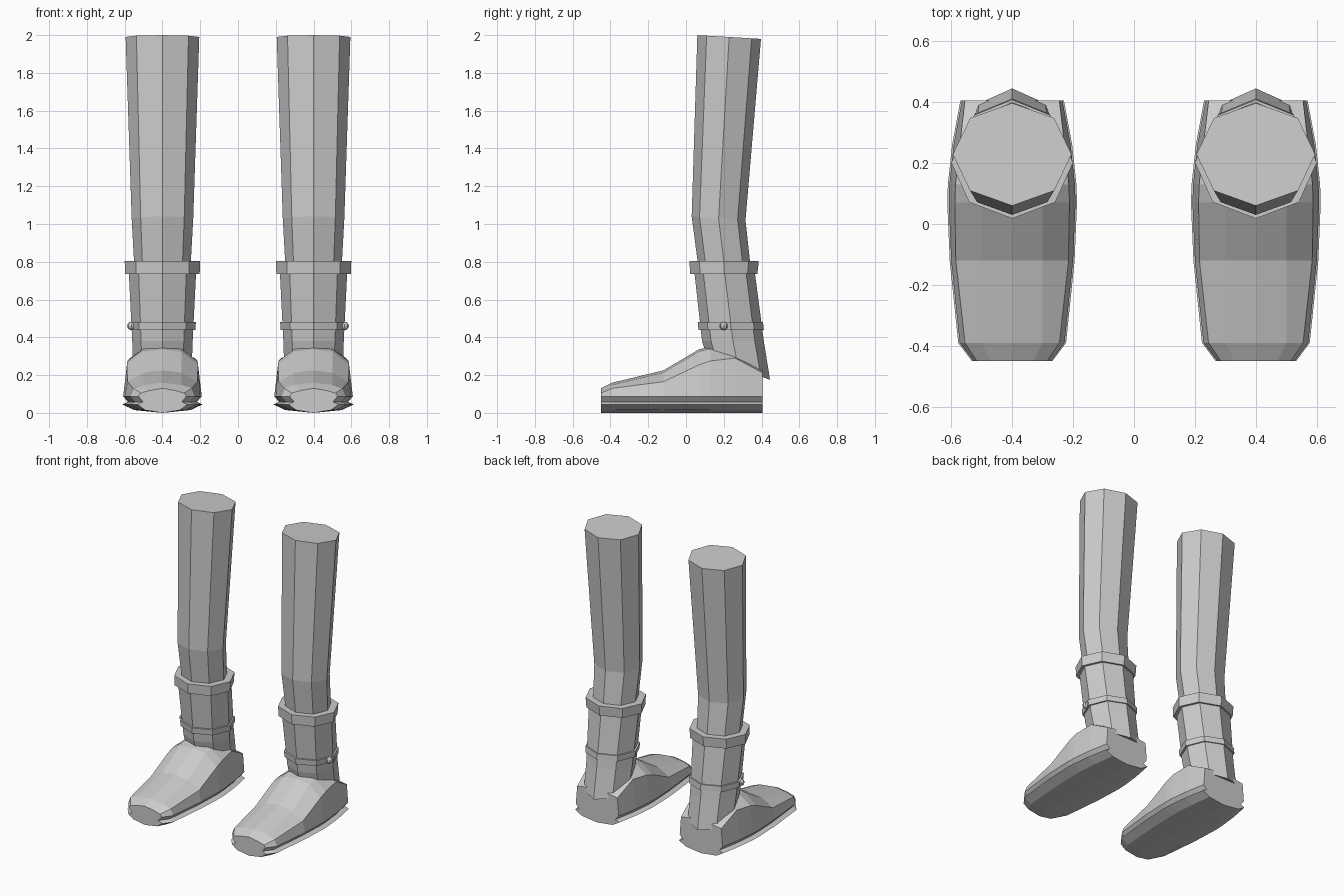
import bpy, bmesh
from math import cos, sin, pi

if "Cube" in bpy.data.objects:
    bpy.data.objects.remove(bpy.data.objects["Cube"])

CX = 0.4  # leg centre; everything is mirrored to the other side


def finish(name, bm):
    bmesh.ops.recalc_face_normals(bm, faces=bm.faces)
    me = bpy.data.meshes.new(name)
    bm.to_mesh(me)
    bm.free()
    ob = bpy.data.objects.new(name, me)
    bpy.context.collection.objects.link(ob)
    ob.modifiers.new("Mirror", 'MIRROR').use_mirror_merge = False
    return ob


def loft(name, rings):
    """Skin a list of closed point rings and cap both ends."""
    bm = bmesh.new()
    rows = [[bm.verts.new(p) for p in r] for r in rings]
    n = len(rows[0])
    for a, b in zip(rows, rows[1:]):
        for i in range(n):
            j = (i + 1) % n
            bm.faces.new((a[i], a[j], b[j], b[i]))
    bm.faces.new(rows[0][::-1])
    bm.faces.new(rows[-1])
    return finish(name, bm)


def octagon(rx, yf, zf, yb, zb):
    """Eight-sided ring tilted from its front point to its back point."""
    ring = []
    for k in range(8):
        a = k * pi / 4
        t = (1 + sin(a)) / 2
        ring.append((CX + rx * cos(a), yf + (yb - yf) * t, zf + (zb - zf) * t))
    return ring


# Leg, bent at the calf
loft("leg", [octagon(0.145, 0.075, 0.70, 0.35, 0.70),
             octagon(0.163, 0.03, 1.04, 0.315, 1.02),
             octagon(0.195, 0.06, 2.00, 0.397, 1.98)])

# Boot shaft with dropped heel point
loft("boot_shaft", [octagon(0.155, 0.11, 0.30, 0.445, 0.175),
                    octagon(0.160, 0.085, 0.38, 0.412, 0.38),
                    octagon(0.178, 0.045, 0.74, 0.365, 0.74)])

# Cuff and ankle strap
loft("boot_cuff", [octagon(0.197, 0.022, 0.735, 0.378, 0.735),
                   octagon(0.200, 0.018, 0.803, 0.385, 0.803)])
loft("ankle_strap", [octagon(0.174, 0.066, 0.44, 0.412, 0.44),
                     octagon(0.177, 0.062, 0.48, 0.408, 0.48)])

# Strap stud on the outer side
bm = bmesh.new()
bmesh.ops.create_uvsphere(bm, u_segments=8, v_segments=6, radius=0.022)
bmesh.ops.translate(bm, verts=bm.verts, vec=(CX + 0.165, 0.2, 0.46))
finish("strap_stud", bm)


# Shoe with grooved sole, lofted from toe to heel
def shoe_section(y, w, wt, zt, ws, zs):
    half = [(wt, zt - 0.012), (ws, zs), (w - 0.005, 0.088), (w - 0.03, 0.058),
            (w, 0.045), (w * 0.7, 0.015)]
    pts = [(0, zt)] + half + [(0, 0)] + [(-x, z) for x, z in reversed(half)]
    return [(CX + x, y, z) for x, z in pts]


loft("shoe", [shoe_section(*s) for s in (
    (-0.450, 0.132, 0.07, 0.130, 0.115, 0.105),
    (-0.390, 0.177, 0.10, 0.160, 0.155, 0.130),
    (-0.120, 0.205, 0.10, 0.225, 0.185, 0.165),
    (0.070, 0.213, 0.10, 0.337, 0.188, 0.255),
    (0.130, 0.211, 0.10, 0.350, 0.186, 0.275),
    (0.260, 0.197, 0.11, 0.322, 0.172, 0.290),
    (0.405, 0.170, 0.09, 0.235, 0.155, 0.212))])
